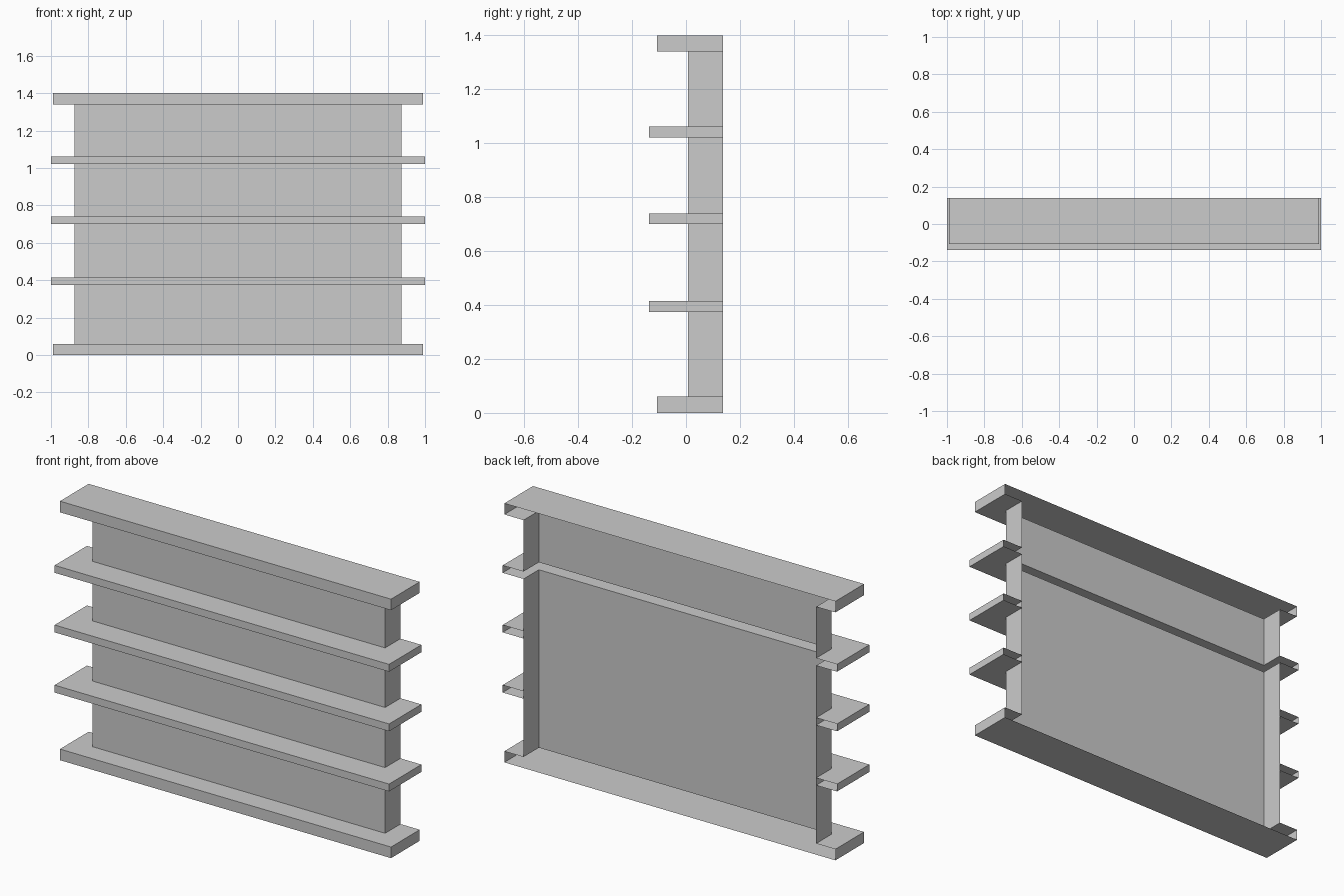
import bpy
import bmesh

cube = bpy.data.objects.get("Cube")
if cube:
    bpy.data.objects.remove(cube, do_unlink=True)

WALL_X, WALL_Y, BACK = 0.875, 0.007, 0.138

grey = bpy.data.materials.new("light_grey")
grey.use_nodes = True
colour = (0.6, 0.6, 0.6, 1)
grey.diffuse_color = colour
grey.node_tree.nodes["Principled BSDF"].inputs["Base Color"].default_value = colour


def finish(name, bm):
    mesh = bpy.data.meshes.new(name)
    bm.to_mesh(mesh)
    bm.free()
    mesh.materials.append(grey)
    obj = bpy.data.objects.new(name, mesh)
    bpy.context.collection.objects.link(obj)
    return obj


def rings(bm, points, z0, z1):
    return [[bm.verts.new((x, y, z)) for x, y in points] for z in (z0, z1)]


def side(bm, low, high, i, j):
    bm.faces.new((low[i], low[j], high[j], high[i]))


# Open-backed board wrapping round the wall; a full cap spans the whole depth
def board(name, half, front, z0, z1, full_cap=None):
    points = [(-half, front), (half, front), (half, BACK), (WALL_X, BACK),
              (WALL_X, WALL_Y), (-WALL_X, WALL_Y), (-WALL_X, BACK), (-half, BACK)]
    bm = bmesh.new()
    low, high = rings(bm, points, z0, z1)
    for i, j in ((7, 0), (0, 1), (1, 2)):
        side(bm, low, high, i, j)
    caps = {"bottom": low[::-1], "top": high}
    for cap, ring in caps.items():
        if cap == full_cap:
            outer = (low if cap == "bottom" else high)
            ring = [outer[k] for k in (0, 1, 2, 7)]
            if cap == "bottom":
                ring.reverse()
        bm.faces.new(ring)
    finish(name, bm)


# Thin wall with returned sides, open at the back
def wall(name, z0, z1):
    points = [(-WALL_X, BACK), (-WALL_X, WALL_Y), (WALL_X, WALL_Y), (WALL_X, BACK)]
    bm = bmesh.new()
    low, high = rings(bm, points, z0, z1)
    for i in range(3):
        side(bm, low, high, i, i + 1)
    finish(name, bm)


# Base and top boards
board("base_board", 0.99, -0.107, 0, 0.06, "bottom")
board("top_board", 0.99, -0.107, 1.34, 1.4, "top")

# Three deeper shelves
for label, z in (("lower", 0.375), ("middle", 0.7), ("upper", 1.022)):
    board(label + "_shelf", 1.0, -0.138, z, z + 0.04)

# Walls below and above the upper shelf
wall("lower_wall", 0.06, 1.022)
wall("upper_wall", 1.062, 1.34)
